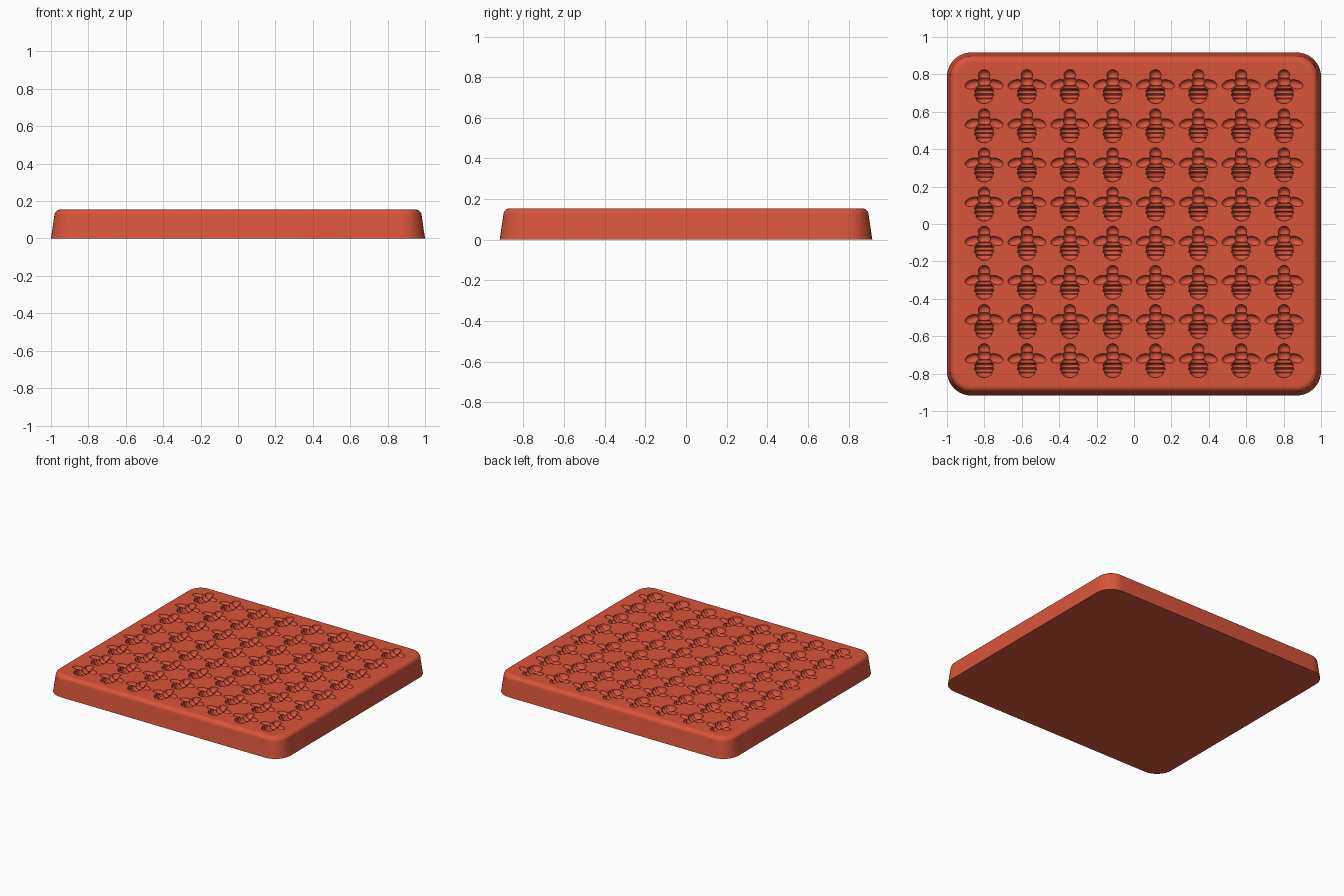
import bpy, bmesh
from math import sin, cos, pi, radians, exp
from mathutils import Matrix

if "Cube" in bpy.data.objects:
    bpy.data.objects.remove(bpy.data.objects["Cube"], do_unlink=True)

TOP = 0.155
HALF_X, HALF_Y, CORNER = 1.0, 0.917, 0.13
COUNT, PITCH_X, PITCH_Y = 8, 0.229, 0.2093

mat = bpy.data.materials.new("terracotta red silicone")
mat.use_nodes = True
colour = (0.69, 0.09, 0.042, 1)
mat.diffuse_color = colour
mat.node_tree.nodes["Principled BSDF"].inputs["Base Color"].default_value = colour


def add_object(name, bm):
    bmesh.ops.recalc_face_normals(bm, faces=bm.faces)
    mesh = bpy.data.meshes.new(name)
    bm.to_mesh(mesh)
    bm.free()
    mesh.materials.append(mat)
    ob = bpy.data.objects.new(name, mesh)
    bpy.context.collection.objects.link(ob)
    return ob


def loft(bm, loops):
    """Skin a stack of closed loops and cap both ends."""
    rings = [[bm.verts.new(p) for p in loop] for loop in loops]
    for a, b in zip(rings, rings[1:]):
        for i in range(len(a)):
            j = (i + 1) % len(a)
            bm.faces.new((a[i], a[j], b[j], b[i]))
    bm.faces.new(rings[0][::-1])
    bm.faces.new(rings[-1])


def rounded_loop(inset, z, steps=10):
    r = CORNER - inset
    pts = []
    for k, (sx, sy) in enumerate(((1, 1), (-1, 1), (-1, -1), (1, -1))):
        for s in range(steps + 1):
            a = pi / 2 * (k + s / steps)
            pts.append((sx * (HALF_X - CORNER) + r * cos(a),
                        sy * (HALF_Y - CORNER) + r * sin(a), z))
    return pts


def ellipsoid(name, centre, size, tilt=0, segments=20, rings=12):
    bm = bmesh.new()
    bmesh.ops.create_uvsphere(bm, u_segments=segments, v_segments=rings, radius=1)
    place = (Matrix.Translation((*centre, TOP + 0.001))
             @ Matrix.Rotation(radians(tilt), 4, 'Z') @ Matrix.Diagonal((*size, 1)))
    bmesh.ops.transform(bm, matrix=place, verts=bm.verts)
    return add_object(name, bm)


def abdomen():
    """Striped body: a lathe along y with pinched grooves."""
    bm = bmesh.new()
    loops, n, seg = [], 26, 24
    for i in range(n + 1):
        t = pi * (0.02 + 0.96 * i / n)
        y = -0.034 + 0.055 * cos(t)
        pinch = sum(exp(-((y - g) / 0.0045) ** 2) for g in (-0.008, -0.032, -0.056))
        r = sin(t) * (1 - 0.17 * pinch)
        loops.append([(0.053 * r * cos(2 * pi * k / seg), y,
                       TOP + 0.001 + 0.048 * r * sin(2 * pi * k / seg))
                      for k in range(seg)])
    loft(bm, loops)
    return add_object("bee_cutter", bm)


def boolean(ob, other, operation):
    mod = ob.modifiers.new(operation.lower(), 'BOOLEAN')
    mod.operation, mod.solver, mod.object = operation, 'MANIFOLD', other


def apply_modifiers(ob):
    bpy.context.view_layer.update()
    graph = bpy.context.evaluated_depsgraph_get()
    mesh = bpy.data.meshes.new_from_object(ob.evaluated_get(graph))
    ob.modifiers.clear()
    ob.data = mesh


# Slab: tapered walls and a rounded top rim
profile = [(0, 0), (0.018, 0.122)]
profile += [(0.018 + 0.033 * (1 - cos(a)), 0.122 + 0.033 * sin(a))
            for a in (pi / 2 * i / 7 for i in range(1, 8))]
profile.append((0.056, TOP))
bm = bmesh.new()
loft(bm, [rounded_loop(inset, z) for inset, z in profile])
slab = add_object("mould_tray", bm)

# One bee cutter: abdomen, thorax, head and two wings
bee = abdomen()
parts = [ellipsoid("thorax", (0, 0.028), (0.037, 0.03, 0.042)),
         ellipsoid("head", (0, 0.064), (0.031, 0.029, 0.034))]
for side in (1, -1):
    parts.append(ellipsoid("wing", (side * 0.062, 0.014),
                           (0.041, 0.024, 0.024), tilt=-side * 16))
for part in parts:
    boolean(bee, part, 'UNION')
apply_modifiers(bee)

# Repeat the bee in a grid and sink it into the slab
bee.data.transform(Matrix.Translation((-PITCH_X * (COUNT - 1) / 2,
                                       -PITCH_Y * (COUNT - 1) / 2, 0)))
for offset in ((PITCH_X, 0, 0), (0, PITCH_Y, 0)):
    arr = bee.modifiers.new("grid", 'ARRAY')
    arr.count = COUNT
    arr.use_relative_offset = False
    arr.use_constant_offset = True
    arr.constant_offset_displace = offset
apply_modifiers(bee)
boolean(slab, bee, 'DIFFERENCE')
apply_modifiers(slab)
for helper in parts + [bee]:
    bpy.data.objects.remove(helper, do_unlink=True)

# Smooth shading with crisp cavity rims
bpy.ops.object.select_all(action='DESELECT')
slab.select_set(True)
bpy.context.view_layer.objects.active = slab
bpy.ops.object.shade_smooth_by_angle(angle=radians(35))
